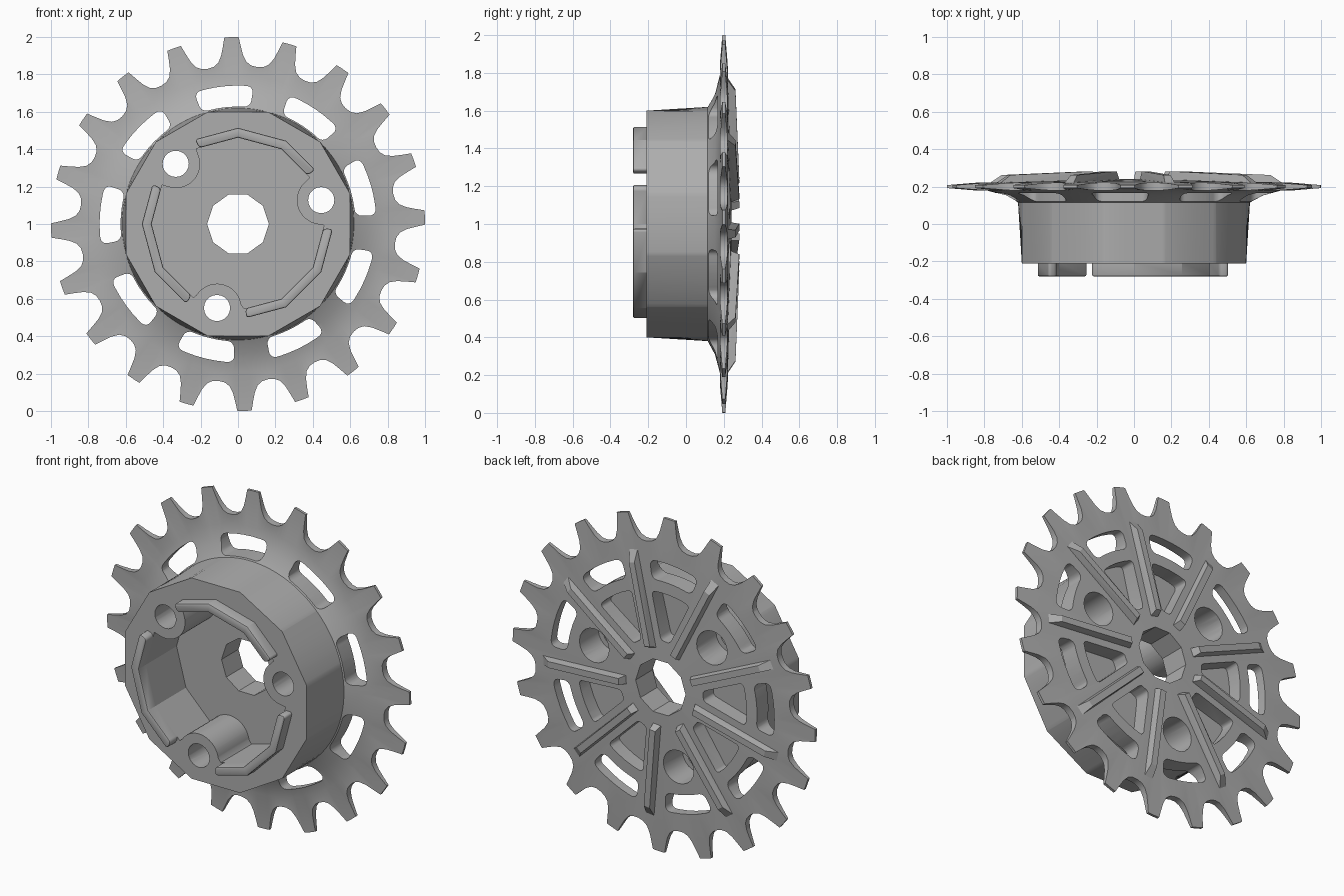
import bpy, bmesh
from math import sin, cos, radians, pi, sqrt
from mathutils import Vector

if "Cube" in bpy.data.objects:
    bpy.data.objects.remove(bpy.data.objects["Cube"])

steel = bpy.data.materials.new("grey_steel")
steel.use_nodes = True
steel.diffuse_color = (0.42, 0.42, 0.42, 1)
steel.node_tree.nodes["Principled BSDF"].inputs["Base Color"].default_value = (0.42, 0.42, 0.42, 1)

TEETH = 20
TOOTH_START = 92
SECTORS = [16 + 40 * k for k in range(9)]
BOSSES = SECTORS[::3]
BOSS_R = 0.463


def at(deg, r, y):
    """Polar position on the wheel, whose axle runs along y at z = 1."""
    return Vector((r * cos(radians(deg)), y, 1 + r * sin(radians(deg))))


def poly(deg, r, n, first=0):
    """Radius of a regular n-sided outline in a given direction."""
    step = 360 / n
    off = (deg - first) % step - step / 2
    return r * cos(pi / n) / cos(radians(off))


def finish(bm, name):
    bmesh.ops.recalc_face_normals(bm, faces=bm.faces[:])
    mesh = bpy.data.meshes.new(name)
    bm.to_mesh(mesh)
    bm.free()
    mesh.materials.append(steel)
    ob = bpy.data.objects.new(name, mesh)
    bpy.context.collection.objects.link(ob)
    return ob


def shade(ob):
    bpy.ops.object.select_all(action='DESELECT')
    ob.select_set(True)
    bpy.context.view_layer.objects.active = ob
    bpy.ops.object.shade_smooth_by_angle(angle=radians(28))


def prism(bm, outline, y0, y1, corner=0.0):
    """Extrude a polar outline along the axle and round its sharp corners."""
    n = len(outline)
    a = [bm.verts.new(at(d, r, y0)) for d, r in outline]
    b = [bm.verts.new(at(d, r, y1)) for d, r in outline]
    faces = [bm.faces.new(a), bm.faces.new(b[::-1])]
    for i in range(n):
        j = (i + 1) % n
        faces.append(bm.faces.new((a[i], b[i], b[j], a[j])))
    bmesh.ops.recalc_face_normals(bm, faces=faces)
    if corner:
        edges = [bm.edges.get((a[i], b[i])) for i in range(n)]
        sharp = [e for e in edges if e.calc_face_angle() > radians(40)]
        bmesh.ops.bevel(bm, geom=sharp, offset=corner, segments=4,
                        affect='EDGES', profile=0.5)


def arc_outline(mid, half_in, half_out, r_in, r_out, steps=6):
    span = [2 * i / steps - 1 for i in range(steps + 1)]
    return ([(mid + half_out * t, r_out) for t in span]
            + [(mid - half_in * t, r_in) for t in span])


def cylinder(bm, deg, r, radius, y0, y1, sides=20):
    centre = at(deg, r, 0)
    ring = [[bm.verts.new(centre + Vector((radius * cos(2 * pi * i / sides), y,
             radius * sin(2 * pi * i / sides)))) for i in range(sides)] for y in (y0, y1)]
    bm.faces.new(ring[0])
    bm.faces.new(ring[1][::-1])
    for i in range(sides):
        j = (i + 1) % sides
        bm.faces.new((ring[0][i], ring[1][i], ring[1][j], ring[0][j]))


# Tooth outline: offset from tooth centre in degrees, radius
TOOTH = [(0, 1.0), (2.2, 1.0), (2.9, 0.95), (3.7, 0.905), (5, 0.868), (6.8, 0.85), (9, 0.845)]


def tooth_r(deg):
    off = abs((deg - TOOTH_START + 9) % 18 - 9)
    for (a0, r0), (a1, r1) in zip(TOOTH, TOOTH[1:]):
        if off <= a1 + 1e-6:
            return r0 + (r1 - r0) * (off - a0) / (a1 - a0)
    return TOOTH[-1][1]


def tooth_half_thickness(deg):
    return 0.008 + 0.013 * (1 - tooth_r(deg)) / 0.155


def cavity_r(deg):
    """Faceted pocket wall, pushed inwards around the three screw bosses."""
    r = poly(deg, 0.462, 12)
    for boss in BOSSES:
        off = radians((deg - boss + 180) % 360 - 180)
        inside = 0.13 ** 2 - (BOSS_R * sin(off)) ** 2
        if abs(off) < 1 and inside >= 0:
            r = min(r, BOSS_R * cos(off) - sqrt(inside))
    return r


# Wheel body: one closed profile swept round the axle
profile = [
    lambda d: (poly(d, 0.165, 10), 0.24),
    lambda d: (0.78, 0.222),
    lambda d: (tooth_r(d), 0.2 + tooth_half_thickness(d)),
    lambda d: (tooth_r(d), 0.2 - tooth_half_thickness(d)),
    lambda d: (0.79, 0.18),
    lambda d: (0.69, 0.153),
    lambda d: (0.62, 0.115),
    lambda d: (poly(d, 0.621, 12, 15), -0.21),
    lambda d: (cavity_r(d), -0.21),
    lambda d: (cavity_r(d), 0.08),
    lambda d: (poly(d, 0.165, 10), 0.08),
]
angles = set()
for k in range(TEETH):
    for off, _ in TOOTH:
        angles |= {(TOOTH_START + 18 * k + s * off) % 360 for s in (1, -1)}
angles |= {15.0 * k for k in range(24)} | {36.0 * k for k in range(10)}
angles |= {(b + s) % 360 for b in BOSSES for s in (-16.2, -15, 15, 16.2)}
angles = sorted({round(a, 3) for a in angles})

bm = bmesh.new()
rings = [[bm.verts.new(at(d, *f(d))) for d in angles] for f in profile]
for p, ring in enumerate(rings):
    nxt = rings[(p + 1) % len(rings)]
    for i in range(len(angles)):
        j = (i + 1) % len(angles)
        bm.faces.new((ring[i], ring[j], nxt[j], nxt[i]))
body = finish(bm, "sprocket_body")

# Cut the rim slots, rear pockets, counterbores, then the screw holes
recess = bmesh.new()
for s in SECTORS:
    prism(recess, arc_outline(s, 12, 12.5, 0.628, 0.74), -0.1, 0.4, 0.035)
    if s in BOSSES:
        cylinder(recess, s, BOSS_R, 0.1, 0.05, 0.4)
    else:
        prism(recess, arc_outline(s, 6, 13, 0.28, 0.56, 4), 0.14, 0.4, 0.025)
holes = bmesh.new()
for s in BOSSES:
    cylinder(holes, s, BOSS_R, 0.07, -0.4, 0.1)

for cutter in (finish(recess, "recess_cutter"), finish(holes, "hole_cutter")):
    cutter.hide_render = True
    mod = body.modifiers.new("cut", 'BOOLEAN')
    mod.operation = 'DIFFERENCE'
    mod.solver = 'EXACT'
    mod.object = cutter
    bpy.context.view_layer.objects.active = body
    bpy.ops.object.modifier_apply(modifier=mod.name)
    bpy.data.objects.remove(cutter)
shade(body)

# Three raised locating lips on the front of the drum
for k, b in enumerate(BOSSES):
    bm = bmesh.new()
    mid = b + 60
    span = [mid + t for t in (-41, -31, -17, -2, 13, 28, 41)]
    span = sorted([mid - 41, mid + 41] + [30 * i for i in range(26) if abs(30 * i - mid) < 38])
    outline = ([(d, poly(d, 0.514, 12)) for d in span]
               + [(d, poly(d, 0.462, 12)) for d in reversed(span)])
    prism(bm, outline, -0.28, -0.205, 0.018)
    front = [e for e in bm.edges if all(v.co.y < -0.27 for v in e.verts)]
    bmesh.ops.bevel(bm, geom=front, offset=0.008, segments=2, affect='EDGES', profile=0.5)
    shade(finish(bm, f"locating_lip_{k + 1}"))

# Nine tapered ribs on the back
for k, s in enumerate(SECTORS):
    bm = bmesh.new()
    out = at(s + 20, 1, 0) - at(0, 0, 0)
    side = Vector((-out.z, 0, out.x))
    for r, y, w in ((0.22, 0.215, 0.028), (0.25, 0.282, 0.019),
                    (0.73, 0.262, 0.019), (0.8, 0.215, 0.028)):
        for sign in (-1, 1):
            bm.verts.new(Vector((0, y, 1)) + out * r + side * w * sign)
    bmesh.ops.convex_hull(bm, input=bm.verts[:])
    bmesh.ops.dissolve_limit(bm, angle_limit=0.02, verts=bm.verts[:], edges=bm.edges[:])
    finish(bm, f"back_rib_{k + 1}")
